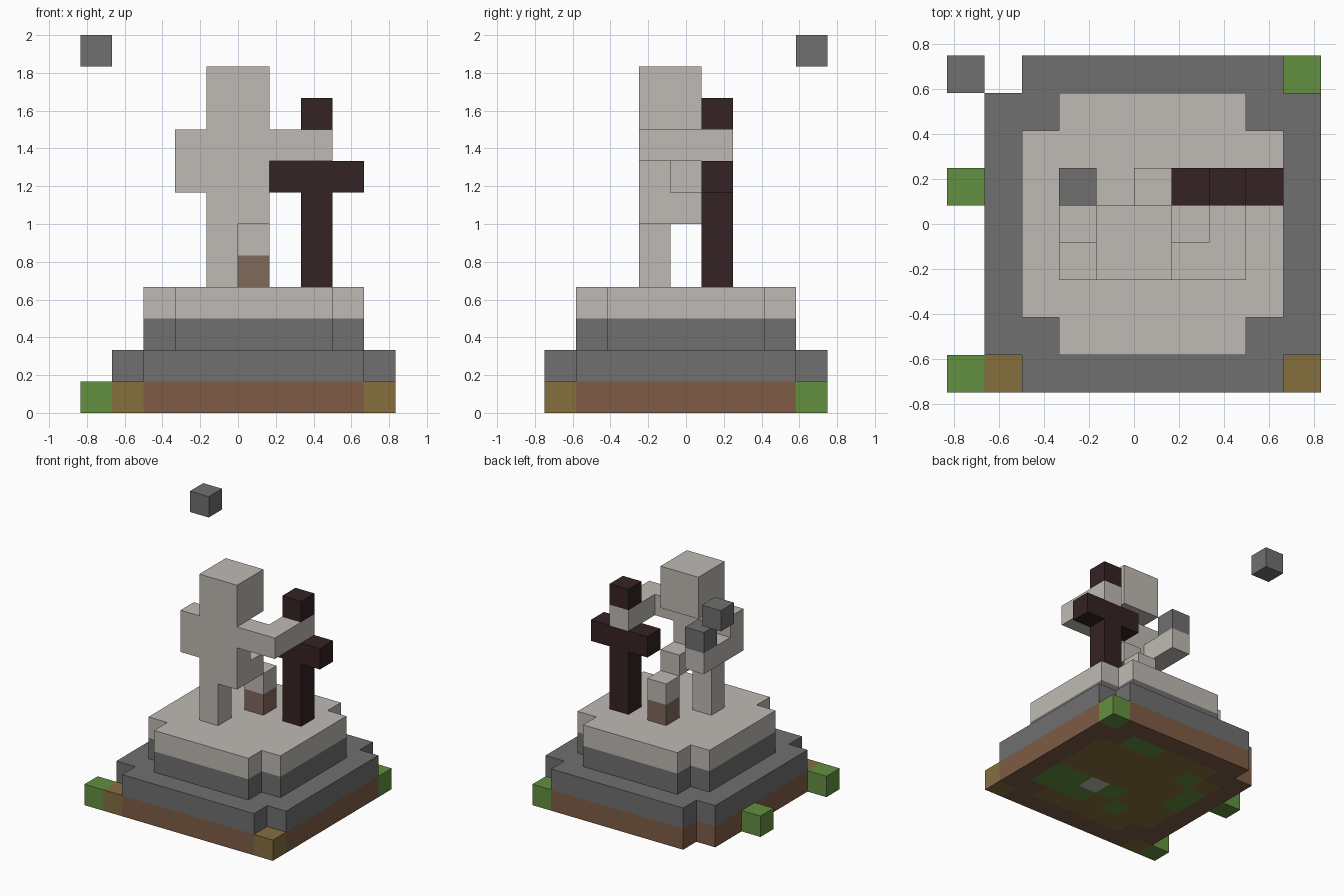
import bpy
import bmesh
from itertools import product
from mathutils import Vector

if "Cube" in bpy.data.objects:
    bpy.data.objects.remove(bpy.data.objects["Cube"])

UNIT = 1 / 6                          # edge of one block
ORIGIN = Vector((-5, -4.5, 0))        # grid corner, in blocks


def material(name, rgb):
    linear = [((c / 255 + 0.055) / 1.055) ** 2.4 for c in rgb] + [1]
    mat = bpy.data.materials.new(name)
    mat.use_nodes = True
    mat.diffuse_color = linear
    mat.node_tree.nodes["Principled BSDF"].inputs["Base Color"].default_value = linear
    return mat


PALE = material("pale stone", (191, 186, 179))
GREY = material("grey stone", (112, 112, 112))
EARTH = material("brown earth", (126, 92, 69))
SOIL = material("olive soil", (133, 110, 62))
GRASS = material("green grass", (98, 144, 64))
DARK = material("dark metal", (53, 34, 35))
STUMP = material("worn brown", (128, 106, 92))


def box(i, j, k):
    """Cells of a box; each argument is one index or a range."""
    return list(product(*(r if isinstance(r, range) else [r] for r in (i, j, k))))


def notched(i, j, k):
    """A one-block slab without its four corner blocks."""
    return [c for c in box(i, j, k)
            if not (c[0] in (i[0], i[-1]) and c[1] in (j[0], j[-1]))]


def blocks(name, cells, colour):
    """Join blocks into one mesh with outer faces only; colour is a material or a rule."""
    cells = set(cells)
    mesh = bpy.data.meshes.new(name)
    slots = []
    bm = bmesh.new()
    for cell in sorted(cells):
        mat = colour(*cell) if callable(colour) else colour
        if mat not in slots:
            slots.append(mat)
            mesh.materials.append(mat)
        for axis, sign in product(range(3), (-1, 1)):
            normal = Vector((0, 0, 0))
            normal[axis] = sign
            if tuple(int(c + n) for c, n in zip(cell, normal)) in cells:
                continue
            a = Vector((0, 0, 0))
            a[(axis + 1) % 3] = 0.5
            b = normal.cross(a)
            mid = Vector(cell) + Vector((0.5, 0.5, 0.5)) + normal / 2 + ORIGIN
            corners = (mid - a - b, mid + a - b, mid + a + b, mid - a + b)
            face = bm.faces.new([bm.verts.new(p * UNIT) for p in corners])
            face.material_index = slots.index(mat)
    bmesh.ops.remove_doubles(bm, verts=bm.verts, dist=0.001)
    bm.to_mesh(mesh)
    bm.free()
    obj = bpy.data.objects.new(name, mesh)
    bpy.context.collection.objects.link(obj)


# Ground: brown rim, olive middle with grass patches, coloured corners
upper_i, upper_j = range(2, 9), range(1, 8)
middle = set(notched(upper_i, upper_j, range(1)))
patches = set(box(range(7, 9), range(2, 4), 0) + box(range(6, 8), 7, 0)
              + box(2, range(4, 6), 0)
              + [(6, 2, 0), (5, 3, 0), (4, 2, 0), (3, 6, 0)])


def ground_colour(i, j, k):
    cell = (i, j, k)
    if cell == (6, 3, 0):
        return PALE
    if cell in patches or cell == (9, 8, 0):
        return GRASS
    if cell in middle or j == 0 and i in (1, 9):
        return SOIL
    return EARTH


base_i, base_j = range(1, 10), range(9)
blocks("ground", set(box(base_i, base_j, 0)) - {(1, 8, 0)}, ground_colour)
blocks("front_grass_tuft", [(0, 0, 0)], GRASS)
blocks("side_grass_tuft", [(0, 5, 0)], GRASS)

# Stepped pedestal
blocks("lower_step", notched(base_i, base_j, range(1, 2)), GREY)
blocks("upper_step", notched(upper_i, upper_j, range(2, 4)),
       lambda i, j, k: PALE if k == 3 else GREY)

# Figure
blocks("standing_leg", box(4, 3, range(4, 6)), PALE)
blocks("torso", box(range(4, 6), 3, range(6, 9)), PALE)
blocks("head", box(range(4, 6), range(3, 5), range(9, 11)), PALE)
blocks("raised_thigh", [(5, 4, 6)], PALE)
blocks("raised_foot", box(5, 5, range(4, 6)),
       lambda i, j, k: STUMP if k == 4 else PALE)
blocks("left_arm", [(6, 3, 8)] + box(7, range(3, 6), 8), PALE)
blocks("right_arm", [(3, 3, 8)] + box(3, range(3, 6), 7), PALE)
blocks("held_stone", [(3, 5, 8)], GREY)

# Sword planted in the pedestal, and the floating stone
blocks("sword_blade", box(7, 5, range(4, 7)), DARK)
blocks("sword_guard", box(range(6, 9), 5, 7), DARK)
blocks("sword_pommel", [(7, 5, 9)], DARK)
blocks("floating_stone", [(0, 8, 11)], GREY)
